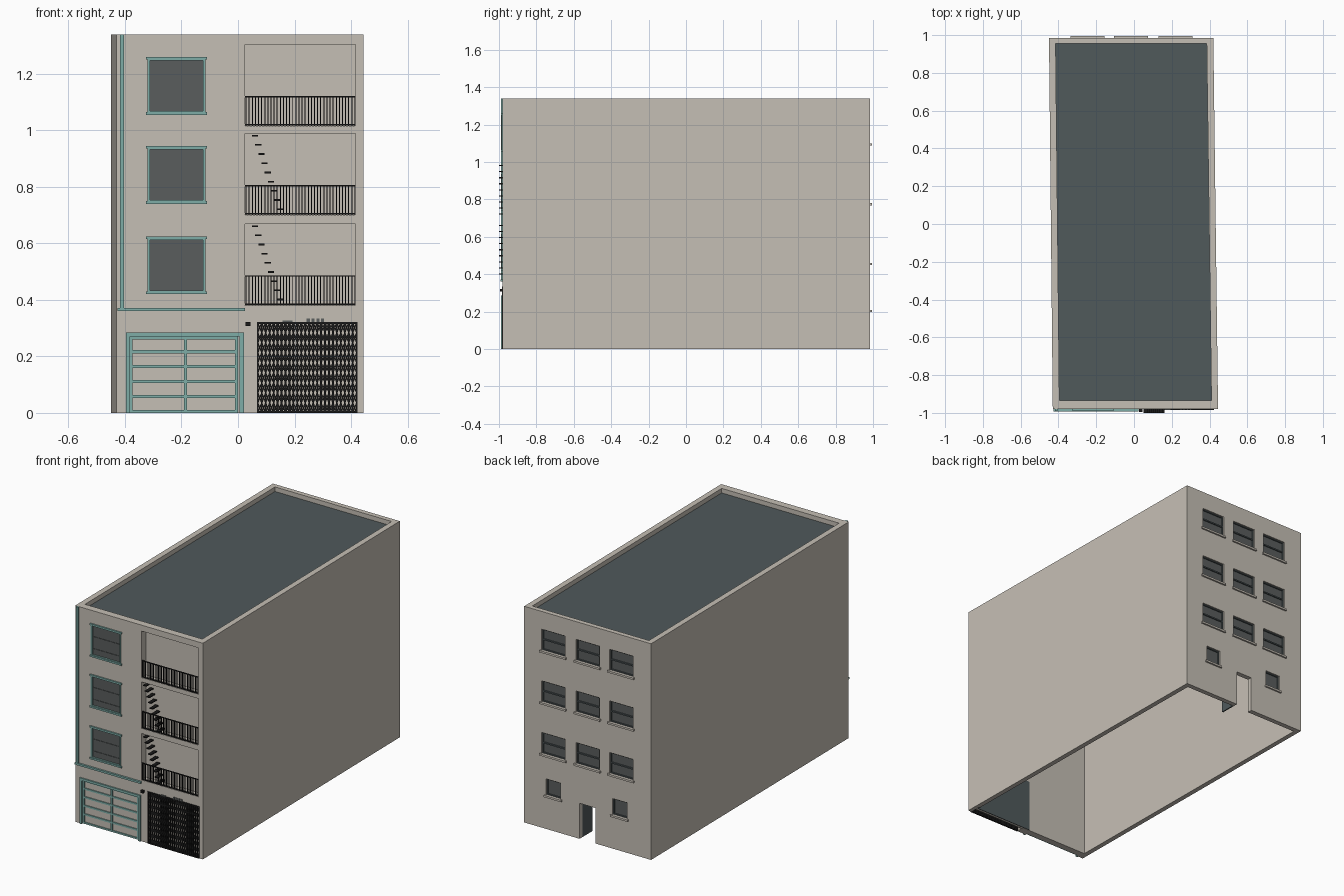
import bpy, bmesh
from math import atan2, hypot
from mathutils import Matrix, Vector

if "Cube" in bpy.data.objects:
    bpy.data.objects.remove(bpy.data.objects["Cube"], do_unlink=True)

FRONT, BACK, TOP = -0.98, 0.985, 1.34


def material(name, r, g, b):
    m = bpy.data.materials.new(name)
    m.use_nodes = True
    m.diffuse_color = (r, g, b, 1)
    bsdf = next(n for n in m.node_tree.nodes if n.type == 'BSDF_PRINCIPLED')
    bsdf.inputs["Base Color"].default_value = (r, g, b, 1)
    bsdf.inputs["Roughness"].default_value = 0.9
    return m


BEIGE = material("beige_plaster", 0.56, 0.52, 0.46)
SLATE = material("slate_grey", 0.08, 0.1, 0.105)
GLASS = material("dark_glass", 0.1, 0.11, 0.11)
TEAL = material("teal_paint", 0.21, 0.42, 0.39)
BLACK = material("black_iron", 0.01, 0.01, 0.01)


def finish(name, bm, *mats):
    bmesh.ops.recalc_face_normals(bm, faces=bm.faces)
    me = bpy.data.meshes.new(name)
    bm.to_mesh(me)
    bm.free()
    for m in mats:
        me.materials.append(m)
    ob = bpy.data.objects.new(name, me)
    bpy.context.collection.objects.link(ob)
    return ob


def add_box(bm, x0, x1, y0, y1, z0, z1):
    size = Matrix.Diagonal((x1 - x0, y1 - y0, z1 - z0, 1))
    mid = Matrix.Translation(((x0 + x1) / 2, (y0 + y1) / 2, (z0 + z1) / 2))
    bmesh.ops.create_cube(bm, size=1, matrix=mid @ size)


def add_strut(bm, x0, z0, x1, z1, y, w):
    rot = Matrix.Rotation(-atan2(z1 - z0, x1 - x0), 4, 'Y')
    size = Matrix.Diagonal((hypot(x1 - x0, z1 - z0), w, w, 1))
    mid = Matrix.Translation(((x0 + x1) / 2, y, (z0 + z1) / 2))
    bmesh.ops.create_cube(bm, size=1, matrix=mid @ rot @ size)


def boxes(name, mat, *specs):
    bm = bmesh.new()
    for s in specs:
        add_box(bm, *s)
    return finish(name, bm, mat)


def frame(x0, x1, y0, y1, z0, z1, w):
    return [(x0, x0 + w, y0, y1, z0, z1), (x1 - w, x1, y0, y1, z0, z1),
            (x0 + w, x1 - w, y0, y1, z1 - w, z1), (x0 + w, x1 - w, y0, y1, z0, z0 + w)]


def footprint(name, side, front, back, z0, z1):
    # slightly skewed plan, inset by the given wall thicknesses
    bm = bmesh.new()
    plan = [(-0.43 + side, FRONT + front), (0.445 - side, FRONT + front),
            (0.42 - side, BACK - back), (-0.45 + side, BACK - back)]
    face = bm.faces.new([bm.verts.new((x, y, z0)) for x, y in plan])
    ext = bmesh.ops.extrude_face_region(bm, geom=[face])
    up = [v for v in ext["geom"] if isinstance(v, bmesh.types.BMVert)]
    bmesh.ops.translate(bm, verts=up, vec=Vector((0, 0, z1 - z0)))
    return finish(name, bm, BEIGE)


def cut(ob, cutter):
    mod = ob.modifiers.new("cut", 'BOOLEAN')
    mod.operation, mod.solver, mod.object = 'DIFFERENCE', 'EXACT', cutter
    bpy.context.view_layer.objects.active = ob
    bpy.ops.object.modifier_apply(modifier=mod.name)
    bpy.data.objects.remove(cutter, do_unlink=True)


# layout
floors = [0.38, 0.7, 1.015]
front_win = [(-0.315, -0.12, f + 0.05, f + 0.235) for f in floors]
back_win = [(x - 0.08, x + 0.08, z, z + 0.13) for x in (-0.245, -0.015, 0.22)
            for z in (0.46, 0.78, 1.1)]
small_win = [(x - 0.05, x + 0.05, 0.21, 0.31) for x in (-0.235, 0.22)]

# building shell: hollow body, roof pit, openings
shell = footprint("building_shell", 0, 0, 0, 0, TOP)
cut(shell, footprint("cavity_cutter", 0.03, 0.05, 0.03, -0.1, 1.28))
cut(shell, footprint("roof_cutter", 0.035, 0.045, 0.03, 1.312, 1.5))
holes = [(0.025, 0.415, -1.1, FRONT + 0.045, f, f + 0.288) for f in floors]
holes += [(a, b, -1.1, FRONT + 0.02, c, d) for a, b, c, d in front_win]
holes += [(a, b, BACK - 0.02, 1.1, c, d) for a, b, c, d in back_win + small_win]
holes += [(-0.383, 0.005, -1.1, FRONT + 0.02, -0.1, 0.27),
          (0.07, 0.42, -1.1, -0.91, -0.1, 0.32),
          (-0.07, 0.04, 0.9, 1.1, -0.1, 0.22)]
cut(shell, boxes("opening_cutter", BEIGE, *holes))
me = shell.data
me.materials.clear()
me.materials.append(BEIGE)
me.materials.append(SLATE)
for p in me.polygons:
    is_roof = p.normal.z > 0.9 and abs(p.center.z - 1.312) < 0.01
    p.material_index = 1 if is_roof else 0

# front windows: slatted glass, teal trim with caps
slats, trim = [], []
for a, b, c, d in front_win:
    h = (d - c) / 5
    for i in range(5):
        slats.append((a, b, FRONT + 0.008 + 0.003 * (i % 2), FRONT + 0.019, c + i * h, c + (i + 1) * h))
    trim += frame(a - 0.005, b + 0.005, FRONT - 0.006, FRONT + 0.005, c - 0.005, d + 0.005, 0.008)
    for z in (c - 0.01, d):
        trim.append((a - 0.011, b + 0.011, FRONT - 0.009, FRONT, z, z + 0.01))
boxes("front_window_glass", GLASS, *slats)
boxes("front_window_trim", TEAL, *trim)

# back windows: glass, dark sash, sill
panes, sashes, sills = [], [], []
for a, b, c, d in back_win + small_win:
    panes.append((a, b, BACK - 0.02, BACK - 0.015, c, d))
    sashes += frame(a, b, BACK - 0.015, BACK - 0.008, c, d, 0.006)
    if b - a > 0.12:
        sashes.append((a, b, BACK - 0.015, BACK - 0.008, (c + d) / 2 - 0.004, (c + d) / 2 + 0.004))
    sills.append((a - 0.01, b + 0.01, BACK - 0.01, BACK + 0.01, c - 0.012, c))
boxes("back_window_glass", GLASS, *panes)
boxes("back_window_sashes", SLATE, *sashes)
boxes("back_window_sills", BEIGE, *sills)

# back door leaf standing open inwards
boxes("back_door", SLATE, (0.04, 0.048, 0.86, 0.955, 0, 0.22))

# garage door with teal surround and rails
boxes("garage_panels", BEIGE, (-0.383, 0.005, FRONT + 0.012, FRONT + 0.025, 0, 0.27))
rails = frame(-0.383, 0, FRONT + 0.006, FRONT + 0.012, 0, 0.27, 0.01)
rails += [(-0.373, -0.01, FRONT + 0.006, FRONT + 0.012, z, z + 0.011) for z in (0.052, 0.105, 0.158, 0.211)]
rails.append((-0.191, -0.181, FRONT + 0.005, FRONT + 0.012, 0.01, 0.26))
boxes("garage_rails", TEAL, *rails)
y0, y1 = FRONT - 0.008, FRONT + 0.004
boxes("garage_surround", TEAL, (-0.397, -0.383, y0, y1, 0, 0.285),
      (0.005, 0.021, y0, y1, 0, 0.285), (-0.383, 0.005, y0, y1, 0.27, 0.285))

# ledge and downpipe
boxes("front_ledge", TEAL, (-0.427, 0.025, FRONT - 0.012, FRONT, 0.36, 0.372))
boxes("downpipe", TEAL, (-0.417, -0.404, FRONT - 0.01, FRONT, 0.372, TOP))

# balcony railings
bars = []
for f in floors:
    bars += [(0.025, 0.415, FRONT, FRONT + 0.006, z, z + 0.005) for z in (f + 0.002, f + 0.102)]
    for i in range(36):
        x = 0.027 + i * 0.011
        bars.append((x, x + 0.0035, FRONT + 0.001, FRONT + 0.005, f, f + 0.104))
boxes("balcony_railings", BLACK, *bars)

# outside stair treads
treads = []
for f in floors[:2]:
    for i in range(9):
        x, z = 0.15 - i * 0.0112, f + 0.018 + i * 0.0325
        treads.append((x - 0.011, x + 0.011, -1, FRONT + 0.035, z, z + 0.006))
boxes("stair_treads", BLACK, *treads)

# entrance gate: uprights with crossed lattice
gate = bmesh.new()
step, rows = 0.35 / 25, 9
for i in range(26):
    x = 0.07 + i * step
    add_box(gate, x - 0.003, x + 0.003, FRONT - 0.004, FRONT + 0.004, 0, 0.322)
    for r in range(rows if i < 25 else 0):
        z, z2 = r * 0.0355, (r + 1) * 0.0355
        add_strut(gate, x, z, x + step, z2, FRONT, 0.004)
        add_strut(gate, x, z2, x + step, z, FRONT, 0.004)
for z in (0, 0.265, 0.315):
    add_box(gate, 0.07, 0.42, FRONT - 0.005, FRONT + 0.005, z, z + 0.007)
finish("entrance_gate", gate, BLACK)
boxes("entrance_wall", BEIGE, (0.07, 0.42, -0.945, -0.937, 0, 0.32))
boxes("entrance_wall_lining", SLATE, (0.025, 0.413, -0.929, -0.925, 0, 0.325))

# wall lamp and small plates over the gate
boxes("wall_lamp", BLACK, (0.027, 0.044, -0.995, FRONT, 0.307, 0.322))
boxes("gate_plates", GLASS, (0.158, 0.192, FRONT - 0.005, FRONT, 0.322, 0.327),
      *[(x, x + 0.011, FRONT - 0.005, FRONT, 0.322, 0.334) for x in (0.243, 0.26, 0.277, 0.294)])
